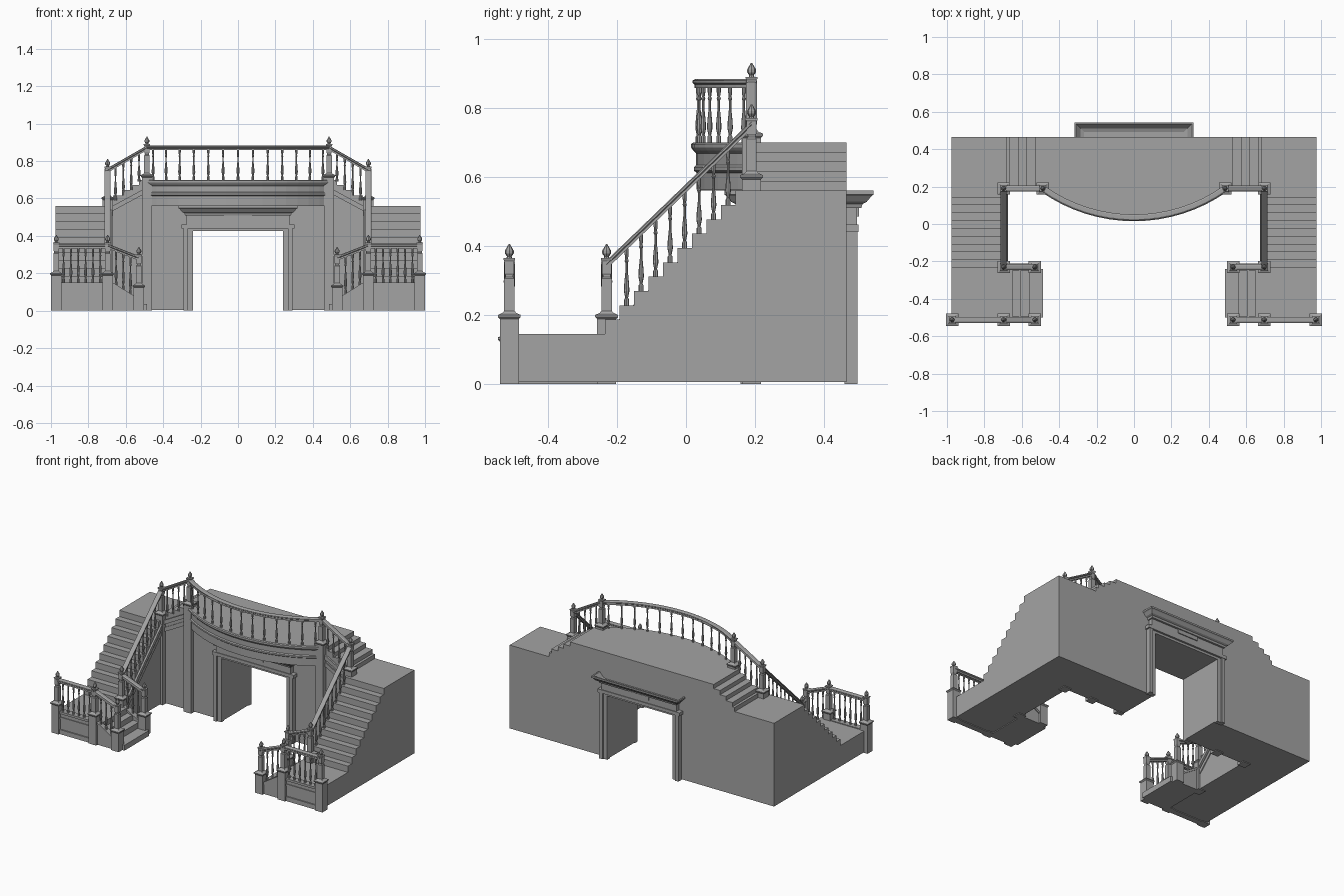
import bpy, bmesh, math
from mathutils import Vector

if "Cube" in bpy.data.objects:
    bpy.data.objects.remove(bpy.data.objects["Cube"])

stone = bpy.data.materials.new("grey_stone")
stone.use_nodes = True
GREY = (0.37, 0.37, 0.37, 1)
stone.diffuse_color = GREY
stone.node_tree.nodes["Principled BSDF"].inputs["Base Color"].default_value = GREY


def finish(name, bm):
    bmesh.ops.recalc_face_normals(bm, faces=bm.faces)
    mesh = bpy.data.meshes.new(name)
    bm.to_mesh(mesh)
    bm.free()
    mesh.materials.append(stone)
    obj = bpy.data.objects.new(name, mesh)
    bpy.context.collection.objects.link(obj)
    return obj


def loft(bm, rings):
    """Skin closed rings of points and cap both ends."""
    rows = [[bm.verts.new(p) for p in ring] for ring in rings]
    n = len(rows[0])
    for a, b in zip(rows, rows[1:]):
        for i in range(n):
            bm.faces.new((a[i], a[(i + 1) % n], b[(i + 1) % n], b[i]))
    bm.faces.new(rows[0])
    bm.faces.new(rows[-1])


def extrude(name, pts, axis, a, b, side=1):
    """Extrude a flat outline along x (y,z points), y (x,z) or z (x,y)."""
    def place(p, d):
        x, y, z = {"x": (d, *p), "y": (p[0], d, p[1]), "z": (*p, d)}[axis]
        return (x * side, y, z)
    bm = bmesh.new()
    loft(bm, [[place(p, d) for p in pts] for d in (a, b)])
    return finish(name, bm)


def box(name, x, y, z, side=1):
    return extrude(name, [(x[0], y[0]), (x[1], y[0]), (x[1], y[1]), (x[0], y[1])], "z", *z, side)


def sweep(name, path, profile):
    """Sweep an (outward, up) profile along a path with mitred corners."""
    path = [Vector(p) for p in path]
    normals = []
    for a, b in zip(path, path[1:]):
        t = (b - a).to_2d().normalized()
        normals.append(Vector((t.y, -t.x, 0)))
    rings = []
    for i, p in enumerate(path):
        m, n = normals[max(i - 1, 0)], normals[min(i, len(normals) - 1)]
        mitre = (m + n) / (1 + m.dot(n))
        rings.append([p + mitre * o + Vector((0, 0, h)) for o, h in profile])
    bm = bmesh.new()
    loft(bm, rings)
    return finish(name, bm)


def lathe(bm, x, y, rows, sides, turn=0):
    loft(bm, [[(x + r * math.cos(turn + math.tau * i / sides),
                y + r * math.sin(turn + math.tau * i / sides), z)
               for i in range(sides)] for r, z in rows])


def newel(x, y, cap, foot=0):
    """Square post with a moulded pedestal and a turned finial."""
    bm = bmesh.new()
    square = [(.0275, foot), (.0275, cap - .012), (.033, cap - .006), (.033, cap),
              (.02, cap + .006), (.015, cap + .012), (.015, cap + .105), (.011, cap + .11),
              (.011, cap + .115), (.014, cap + .12), (.014, cap + .155), (.017, cap + .16),
              (.017, cap + .165)]
    lathe(bm, x, y, [(r * math.sqrt(2), z) for r, z in square], 4, math.pi / 4)
    lathe(bm, x, y, [(.008, cap + .165), (.007, cap + .17), (.013, cap + .178),
                     (.013, cap + .186), (.006, cap + .198), (.002, cap + .205)], 8)
    finish("newel_post", bm)


def baluster(x, y, foot, top):
    h = top - foot
    shape = [(.007, 0), (.007, .1), (.004, .13), (.008, .25), (.007, .38), (.0035, .6),
             (.0035, .74), (.006, .78), (.004, .82), (.006, .9), (.006, 1)]
    bm = bmesh.new()
    lathe(bm, x, y, [(r, foot + h * t) for r, t in shape], 8)
    finish("baluster", bm)


RAIL = [(-.011, -.012), (.011, -.012), (.011, -.002), (.016, .002), (.016, .009),
        (.009, .013), (-.009, .013), (-.016, .009), (-.016, .002), (-.011, -.002)]


def railing(p, q, feet):
    """Straight handrail, with balusters given as (fraction, foot height)."""
    p, q = Vector(p), Vector(q)
    sweep("handrail", [p, q], RAIL)
    for t, foot in feet:
        c = p.lerp(q, t)
        baluster(c.x, c.y, foot, c.z - .008)


# Layout
BACK, WALL = .465, .19
FRONT_Y, MID_Y = -.512, -.23
IN_X, POST_X, OUT_X, TOP_X, FOOT_X = .685, .697, .972, .487, .53
RISE, TREAD, START = .0415, .042, -.235
LAND, MIDLAND, DECK = .145, .56, .70

# Central block with doorway and the short flights up to the deck
flight = []
risers = [.70, .668, .62, .577, .53]
z = MIDLAND
for x in risers:
    x = min(x, IN_X)
    flight += [(x, z), (x, z + .028)]
    z += .028
half = [(.24, .005), (IN_X, .005)] + flight
outline = [(-.24, .425), (.24, .425)] + half + [(-x, h) for x, h in reversed(half)]
extrude("central_block", outline, "y", WALL, BACK)

# Curved balcony
SAG = .155
RADIUS = (TOP_X ** 2 + SAG ** 2) / (2 * SAG)
SPAN = math.asin(TOP_X / RADIUS)


def arc(t, z):
    a = SPAN * t
    return (RADIUS * math.sin(a), WALL - SAG + RADIUS * (1 - math.cos(a)), z)


curve = [arc(i / 8 - 1, 0) for i in range(17)]
extrude("balcony_deck", [p[:2] for p in curve] + [(TOP_X, .25), (-TOP_X, .25)], "z", MIDLAND, DECK)
sweep("balcony_cornice", curve,
      [(-.02, .563), (.004, .563), (.004, .612), (.012, .618), (.012, .628), (.006, .634),
       (.006, .668), (.014, .676), (.02, .685), (.02, .695), (.014, .70), (-.02, .70)])
sweep("balcony_handrail", [arc(i / 8 - 1, .87) for i in range(17)], RAIL)
for i in range(-6, 7):
    x, y, z = arc(i / 6.5, DECK)
    baluster(x, y, z, .862)

# Door surround on both faces of the wall
for d, wall in ((-1, WALL), (1, BACK)):
    def out(depth):
        return sorted((wall - d * .005, wall + d * depth))
    for s in (1, -1):
        box("door_jamb", (.24, .285), out(.022), (0, .43), s)
        box("door_jamb_edge", (.268, .292), out(.032), (0, .44), s)
    box("door_lintel", (-.285, .285), out(.022), (.425, .45))
    box("door_lintel_edge", (-.302, .302), out(.035), (.44, .462))
    box("door_frieze", (-.275, .275), out(.03), (.462, .525))
    box("door_plaque", (-.075, .075), out(.036), (.485, .51))
    u, y = -d * .275, wall + d * .035
    sweep("door_cornice", [(d * .275, wall, 0), (d * .275, y, 0), (-d * .275, y, 0), (-d * .275, wall, 0)]
          if d > 0 else [(-.275, wall, 0), (-.275, y, 0), (.275, y, 0), (.275, wall, 0)],
          [(-.008, .51), (.008, .51), (.012, .522), (.024, .528), (.038, .545), (.044, .549),
           (.044, .56), (.034, .56), (.01, .532), (-.008, .525)])

for s in (1, -1):
    # Main flight with lower and middle landings
    steps = []
    for k in range(10):
        y, z = START + TREAD * k, LAND + RISE * k
        steps += [(y, z), (y, z + RISE)]
    extrude("stair_wing", [(-.495, .005), (-.495, LAND)] + steps + [(BACK, MIDLAND), (BACK, .005)],
            "x", IN_X, .975, s)

    # Entry steps facing the centre
    entry = [(.69, 0), (.487, 0), (.487, .036), (.56, .036), (.56, .073), (.605, .073),
             (.605, .109), (.647, .109), (.647, LAND), (.69, LAND)]
    extrude("entry_steps", entry, "y", -.50, -.24, s)

    # Front parapet with base, cap and middle bands
    box("parapet", (POST_X, OUT_X), (-.522, -.49), (.003, .15), s)
    box("parapet_base", (POST_X, OUT_X), (-.53, -.49), (0, .03), s)
    box("parapet_cap", (POST_X, OUT_X), (-.53, -.488), (.135, .15), s)
    box("parapet_band", (POST_X, OUT_X), (-.527, -.49), (.1, .112), s)

    # Sloping kerbs, rails and posts beside the entry steps
    for y in (FRONT_Y, MID_Y):
        extrude("entry_kerb", [(FOOT_X, 0), (FOOT_X, .06), (POST_X, .165), (POST_X, 0)],
                "y", y - .012, y + .012, s)
        sweep("entry_kerb_cap", [(s * FOOT_X, y, .06), (s * POST_X, y, .165)],
              [(-.018, -.012), (.018, -.012), (.018, .003), (-.018, .003)])
        railing((s * POST_X, y, .345), (s * FOOT_X, y, .28),
                [(t, .165 - .105 * t) for t in (.27, .5, .73)])
        newel(s * FOOT_X, y, .135)
        newel(s * POST_X, y, .2)
    newel(s * OUT_X, FRONT_Y, .2)
    railing((s * POST_X, FRONT_Y, .345), (s * OUT_X, FRONT_Y, .345),
            [(i / 7, .15) for i in range(1, 7)])

    # Main stair rail, one baluster per tread
    run = WALL - MID_Y
    railing((s * POST_X, MID_Y, .345), (s * POST_X, WALL, .75),
            [((START + TREAD * (k + .5) - MID_Y) / run, LAND + RISE * (k + 1)) for k in range(1, 9)])
    newel(s * POST_X, WALL, .605)
    for drop, depth in ((0, .012), (.045, .006)):
        lo, hi = .172 - drop, .545 - drop
        extrude("stair_string", [(-.21, lo - .03), (-.21, lo), (.17, hi), (.17, hi - .03)],
                "x", IN_X - depth, IN_X + .01, s)

    # Upper rail from the middle landing to the balcony
    railing((s * POST_X, WALL, .75), (s * TOP_X, WALL, .87),
            [(.2, .588), (.4, .616), (.6, .644), (.8, .69)])
    newel(s * TOP_X, WALL, .725)
    for drop, depth in ((0, .012), (.05, .007)):
        lo, hi = .55 - drop, .65 - drop
        extrude("upper_string", [(.69, lo - .028), (.69, lo), (.505, hi), (.505, hi - .028)],
                "y", WALL - depth, WALL + .01, s)
